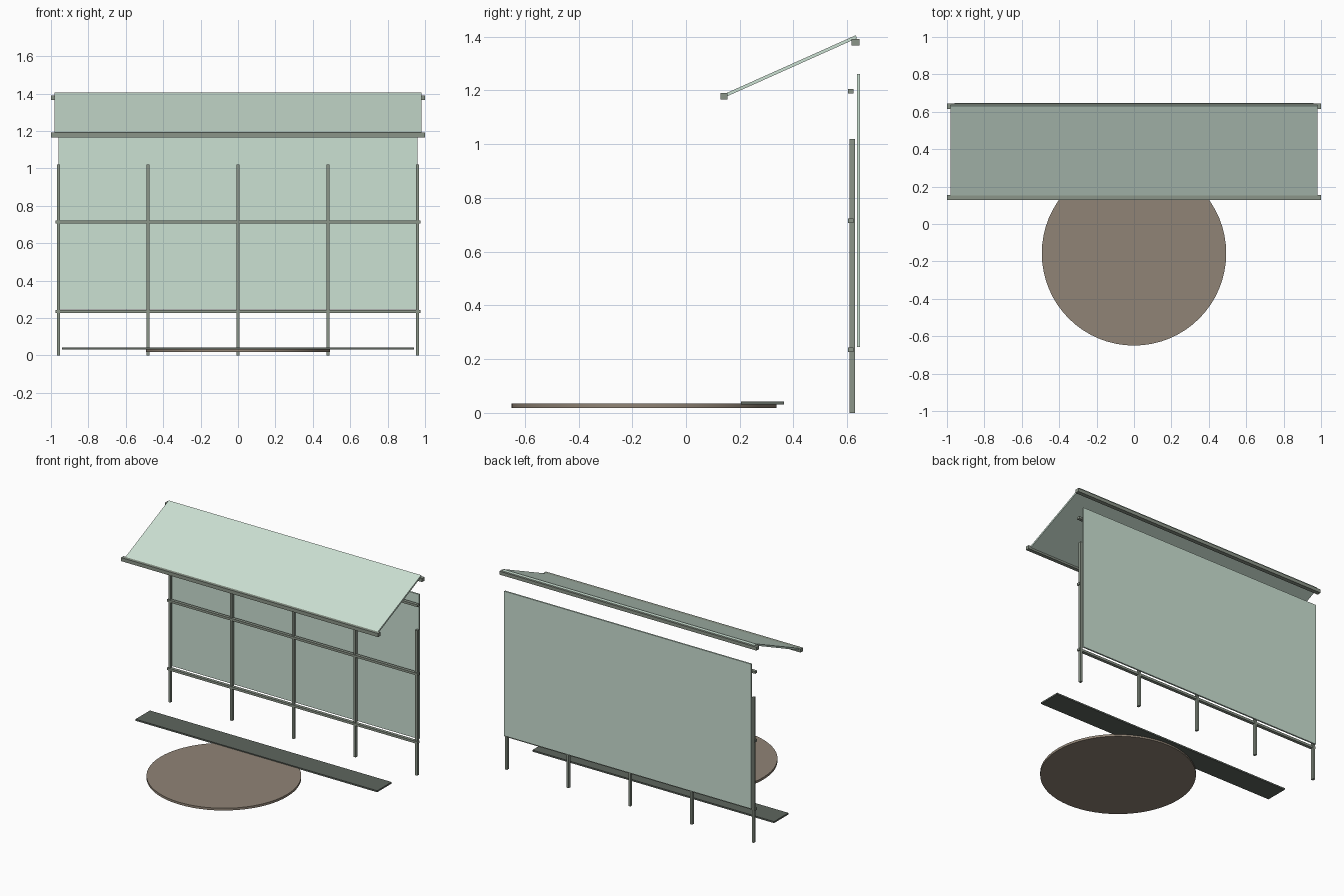
import bpy, math

if "Cube" in bpy.data.objects:
    bpy.data.objects.remove(bpy.data.objects["Cube"])


def material(name, rgb):
    m = bpy.data.materials.new(name)
    m.diffuse_color = (*rgb, 1)
    m.use_nodes = True
    m.node_tree.nodes["Principled BSDF"].inputs["Base Color"].default_value = m.diffuse_color
    return m


glass = material("pale_glass", (0.60, 0.75, 0.65))
metal = material("green_grey_metal", (0.26, 0.30, 0.25))
slate = material("dark_slat", (0.11, 0.13, 0.11))
earth = material("brown_paving", (0.28, 0.23, 0.18))


def box(name, x, y, z, mat):
    """Box from (min, max) ranges on each axis."""
    ranges = (x, y, z)
    bpy.ops.mesh.primitive_cube_add(size=1, location=[(a + b) / 2 for a, b in ranges])
    o = bpy.context.object
    o.name = name
    o.scale = [b - a for a, b in ranges]
    bpy.ops.object.transform_apply(location=False, rotation=False)
    o.data.materials.append(mat)
    return o


# Uprights of the rear wall
for i in range(5):
    x = -0.96 + 0.48 * i
    box(f"wall_post_{i + 1}", (x - 0.008, x + 0.008), (0.609, 0.629), (0, 1.02), metal)

# Horizontal rails
for i, z in enumerate((0.235, 0.715, 1.197)):
    box(f"wall_rail_{i + 1}", (-0.975, 0.975), (0.602, 0.624), (z - 0.008, z + 0.008), metal)

# Rear wall sheet
box("back_panel", (-0.96, 0.96), (0.637, 0.648), (0.245, 1.262), glass)

# Sloped canopy sheet
low, high = (0.14, 1.179), (0.634, 1.4)
dy, dz = high[0] - low[0], high[1] - low[1]
half = math.hypot(dy, dz) / 2
roof = box("canopy_sheet", (-0.982, 0.982), (-half, half), (-0.006, 0.006), glass)
roof.location = (0, (low[0] + high[0]) / 2, (low[1] + high[1]) / 2)
roof.rotation_euler.x = math.atan2(dz, dy)

# Canopy beams
box("canopy_front_beam", (-1, 1), (0.129, 0.155), (1.166, 1.191), metal)
box("canopy_rear_beam", (-1, 1), (0.616, 0.645), (1.367, 1.391), metal)

# Long low slat
box("bench_slat", (-0.94, 0.94), (0.204, 0.364), (0.031, 0.042), slate)

# Round base disc
bpy.ops.mesh.primitive_cylinder_add(vertices=64, radius=0.493, depth=0.016,
                                    location=(0, -0.157, 0.027))
disc = bpy.context.object
disc.name = "round_base"
disc.data.materials.append(earth)
bpy.ops.object.shade_smooth_by_angle()
